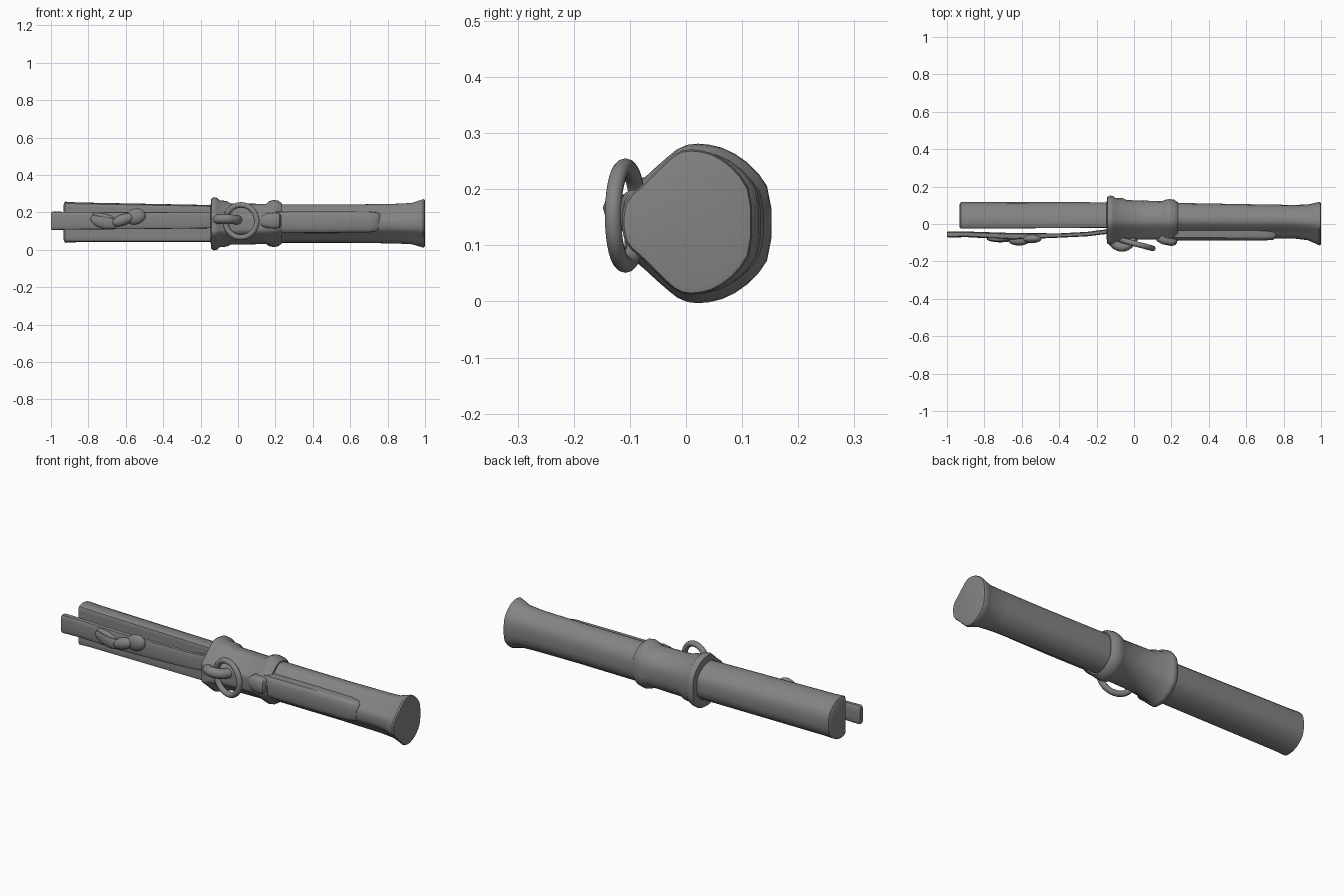
import bpy, bmesh, math
from mathutils import Vector

cube = bpy.data.objects.get("Cube")
if cube:
    bpy.data.objects.remove(cube)

grey = bpy.data.materials.new("dull grey metal")
grey.use_nodes = True
colour = (0.23, 0.23, 0.23, 1)
grey.diffuse_color = colour
grey.node_tree.nodes["Principled BSDF"].inputs["Base Color"].default_value = colour


def finish(obj, name, angle=40):
    obj.name = name
    obj.data.materials.clear()
    obj.data.materials.append(grey)
    bpy.ops.object.select_all(action='DESELECT')
    obj.select_set(True)
    bpy.context.view_layer.objects.active = obj
    bpy.ops.object.shade_smooth_by_angle(angle=math.radians(angle))
    return obj


def soften(points):
    """Cut every corner of a closed outline."""
    out = []
    for i, p in enumerate(points):
        q = points[(i + 1) % len(points)]
        for t in (0.25, 0.75):
            out.append((p[0] + (q[0] - p[0]) * t, p[1] + (q[1] - p[1]) * t))
    return out


# Unit outlines in (y, z): a blunt teardrop and a rounded bar
upper = [(1, .4), (.78, .72), (.45, .95), (.12, 1.03), (-.15, 1), (-.4, .8),
         (-.68, .54), (-.95, .33), (-1.02, .12)]
TEAR = soften(upper + [(y, -z) for y, z in reversed(upper)])
BAR = soften(soften([(1, 1), (0, 1), (-1, .95), (-1, -.95), (0, -1), (1, -1)]))


def loft(name, outline, stations, angle=40):
    """Skin an outline along x; each station is x, y range, z range, front clip."""
    bm = bmesh.new()
    rings = []
    for x, y0, y1, z0, z1, clip in stations:
        rings.append([bm.verts.new((x, max(clip, (y0 + y1) / 2 + u * (y1 - y0) / 2),
                                    (z0 + z1) / 2 + v * (z1 - z0) / 2)) for u, v in outline])
    n = len(outline)
    for a, b in zip(rings, rings[1:]):
        for i in range(n):
            j = (i + 1) % n
            bm.faces.new((a[i], a[j], b[j], b[i]))
    bm.faces.new(rings[0])
    bm.faces.new(rings[-1])
    bmesh.ops.recalc_face_normals(bm, faces=bm.faces)
    mesh = bpy.data.meshes.new(name)
    bm.to_mesh(mesh)
    bm.free()
    obj = bpy.data.objects.new(name, mesh)
    bpy.context.collection.objects.link(obj)
    return finish(obj, name, angle)


def lump(name, centre, size, turn=0):
    bpy.ops.mesh.primitive_uv_sphere_add(segments=20, ring_count=12, location=centre,
                                         rotation=(0, turn, 0))
    obj = bpy.context.object
    obj.scale = size
    return finish(obj, name, 60)


def tube(name, points, radius):
    curve = bpy.data.curves.new(name, 'CURVE')
    curve.dimensions = '3D'
    curve.bevel_depth = radius
    curve.bevel_resolution = 3
    curve.use_fill_caps = True
    spline = curve.splines.new('BEZIER')
    spline.bezier_points.add(len(points) - 1)
    for bp, p in zip(spline.bezier_points, points):
        bp.co = p
        bp.handle_left_type = bp.handle_right_type = 'AUTO'
    obj = bpy.data.objects.new(name, curve)
    bpy.context.collection.objects.link(obj)
    bpy.ops.object.select_all(action='DESELECT')
    obj.select_set(True)
    bpy.context.view_layer.objects.active = obj
    bpy.ops.object.convert(target='MESH')
    return finish(bpy.context.object, name)


# Main shafts: flat-fronted on the right, teardrop with flared end on the left
loft("rear_shaft", TEAR, [
    (-.932, -.1, .105, .055, .24, -.018),
    (-.925, -.11, .118, .04, .255, -.025),
    (-.86, -.11, .118, .043, .251, -.025),
    (-.13, -.11, .116, .043, .237, -.02)])
loft("front_shaft", TEAR, [
    (.1, -.075, .115, .04, .24, -1),
    (.6, -.075, .106, .04, .24, -1),
    (.85, -.075, .102, .036, .244, -1),
    (.93, -.085, .104, .032, .248, -1),
    (.965, -.1, .112, .022, .26, -1),
    (.99, -.112, .118, .015, .268, -1),
    (.998, -.108, .115, .018, .265, -1),
    (1.0, -.1, .107, .027, .256, -1)])

# Collar with a raised bead at each end
loft("collar", TEAR, [
    (-.146, -.1, .12, .04, .24, -.08),
    (-.143, -.12, .145, .01, .27, -.105),
    (-.13, -.125, .152, .0, .278, -.11),
    (-.112, -.12, .15, .003, .275, -.108),
    (-.1, -.11, .14, .016, .262, -.1),
    (-.06, -.105, .138, .02, .258, -.09),
    (-.04, -.1, .128, .03, .246, -.08),
    (.15, -.095, .122, .033, .243, -.085),
    (.168, -.1, .13, .022, .258, -.1),
    (.19, -.105, .133, .017, .264, -.1),
    (.215, -.103, .13, .022, .26, -.1),
    (.235, -.09, .116, .036, .245, -.09)], 50)

# Raised panel along the front edge of the shaft
loft("front_panel", BAR, [
    (.2, -.088, -.01, .092, .205, -1),
    (.45, -.088, -.01, .09, .206, -1),
    (.7, -.088, -.01, .092, .205, -1),
    (.745, -.084, -.01, .1, .2, -1),
    (.76, -.07, -.01, .115, .19, -1)])

# Long flat blade in front of the shaft
loft("blade", BAR, [
    (-1.0, -.068, -.042, .11, .198, -1),
    (-.99, -.073, -.04, .106, .204, -1),
    (-.9, -.07, -.04, .108, .203, -1),
    (-.65, -.084, -.048, .11, .202, -1),
    (-.4, -.073, -.05, .112, .201, -1),
    (-.25, -.066, -.042, .114, .2, -1),
    (-.12, -.05, -.025, .116, .2, -1)])

# Worn relief on the blade
lump("relief_knob", (-.548, -.078, .178), (.055, .025, .042), -.3)
lump("relief_neck", (-.615, -.088, .16), (.06, .027, .03), -.35)
lump("relief_leaf", (-.715, -.08, .15), (.075, .018, .036), .25)
lump("relief_tip", (-.72, -.08, .18), (.06, .014, .014), .2)

# Hanging ring, its staple and the catch on the second bead
slant = Vector((.19, -.05, 0)).normalized()
bpy.ops.mesh.primitive_torus_add(major_segments=40, minor_segments=12,
                                 major_radius=.087, minor_radius=.015,
                                 location=(.016, -.108, .153))
ring = bpy.context.object
ring.rotation_euler = (math.pi / 2, 0, math.atan2(slant.y, slant.x))
finish(ring, "hanging_ring", 60)
tube("ring_staple", [(-.12, -.085, .16), (-.095, -.112, .165),
                     (-.06, -.122, .166), (-.025, -.105, .162), (.0, -.07, .16)], .026)
loft("bead_catch", BAR, [
    (.12, -.09, -.02, .13, .175, -1),
    (.15, -.108, -.02, .115, .195, -1),
    (.2, -.118, -.02, .11, .2, -1),
    (.222, -.112, -.02, .115, .195, -1),
    (.23, -.1, -.02, .125, .185, -1)])
